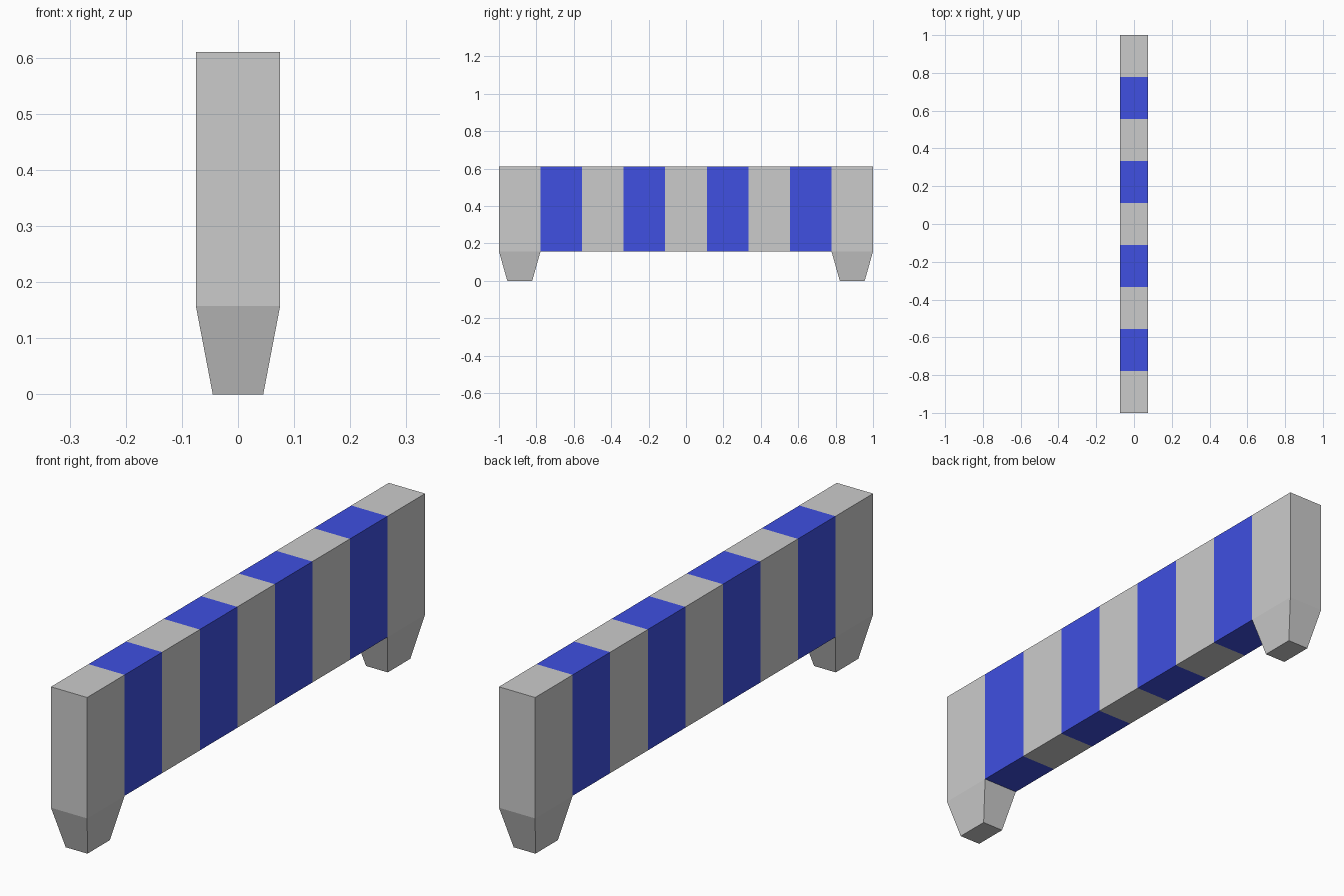
import bpy, bmesh
from mathutils import Matrix, Vector

if "Cube" in bpy.data.objects:
    bpy.data.objects.remove(bpy.data.objects["Cube"])

WIDTH, LENGTH, COUNT = 0.15, 2.0, 9
BOTTOM, TOP = 0.157, 0.61
SEG = LENGTH / COUNT
TAPER = 0.6

blue = bpy.data.materials.new("blue")
blue.diffuse_color = (0.05, 0.08, 0.75, 1)
blue.use_nodes = True
blue.node_tree.nodes["Principled BSDF"].inputs["Base Color"].default_value = blue.diffuse_color


def face_towards(bm, direction):
    return max(bm.faces, key=lambda f: f.normal.dot(Vector(direction)))


def section(name, index, material=None):
    """One stretch of the beam, open where it meets its neighbours."""
    y = -LENGTH / 2 + (index + 0.5) * SEG
    bm = bmesh.new()
    bmesh.ops.create_cube(bm, size=1, matrix=Matrix.Translation((0, y, (BOTTOM + TOP) / 2))
                          @ Matrix.Diagonal((WIDTH, SEG, TOP - BOTTOM, 1)))
    bm.normal_update()
    joints = []
    if index > 0:
        joints.append(face_towards(bm, (0, -1, 0)))
    if index < COUNT - 1:
        joints.append(face_towards(bm, (0, 1, 0)))
    bmesh.ops.delete(bm, geom=joints, context='FACES_ONLY')

    # tapered foot under each end section
    if index in (0, COUNT - 1):
        under = face_towards(bm, (0, 0, -1))
        top_ring = [v.co.copy() for v in under.verts]
        bmesh.ops.delete(bm, geom=[under], context='FACES_ONLY')
        upper = [min(bm.verts, key=lambda v: (v.co - c).length) for c in top_ring]
        lower = [bm.verts.new((c.x * TAPER, y + (c.y - y) * TAPER, 0)) for c in top_ring]
        bm.faces.new(lower)
        for i in range(4):
            j = (i + 1) % 4
            bm.faces.new((upper[i], upper[j], lower[j], lower[i]))
        bm.normal_update()
        # point every face away from the section's middle
        for f in bm.faces:
            if f.normal.dot(f.calc_center_median() - Vector((0, y, 0.3))) < 0:
                f.normal_flip()

    mesh = bpy.data.meshes.new(name)
    bm.to_mesh(mesh)
    bm.free()
    if material:
        mesh.materials.append(material)
    obj = bpy.data.objects.new(name, mesh)
    bpy.context.collection.objects.link(obj)


# alternating grey and blue sections, with footed posts at both ends
for i in range(COUNT):
    if i in (0, COUNT - 1):
        section("end_post", i)
    elif i % 2:
        section("blue_stripe", i, blue)
    else:
        section("grey_stripe", i)
